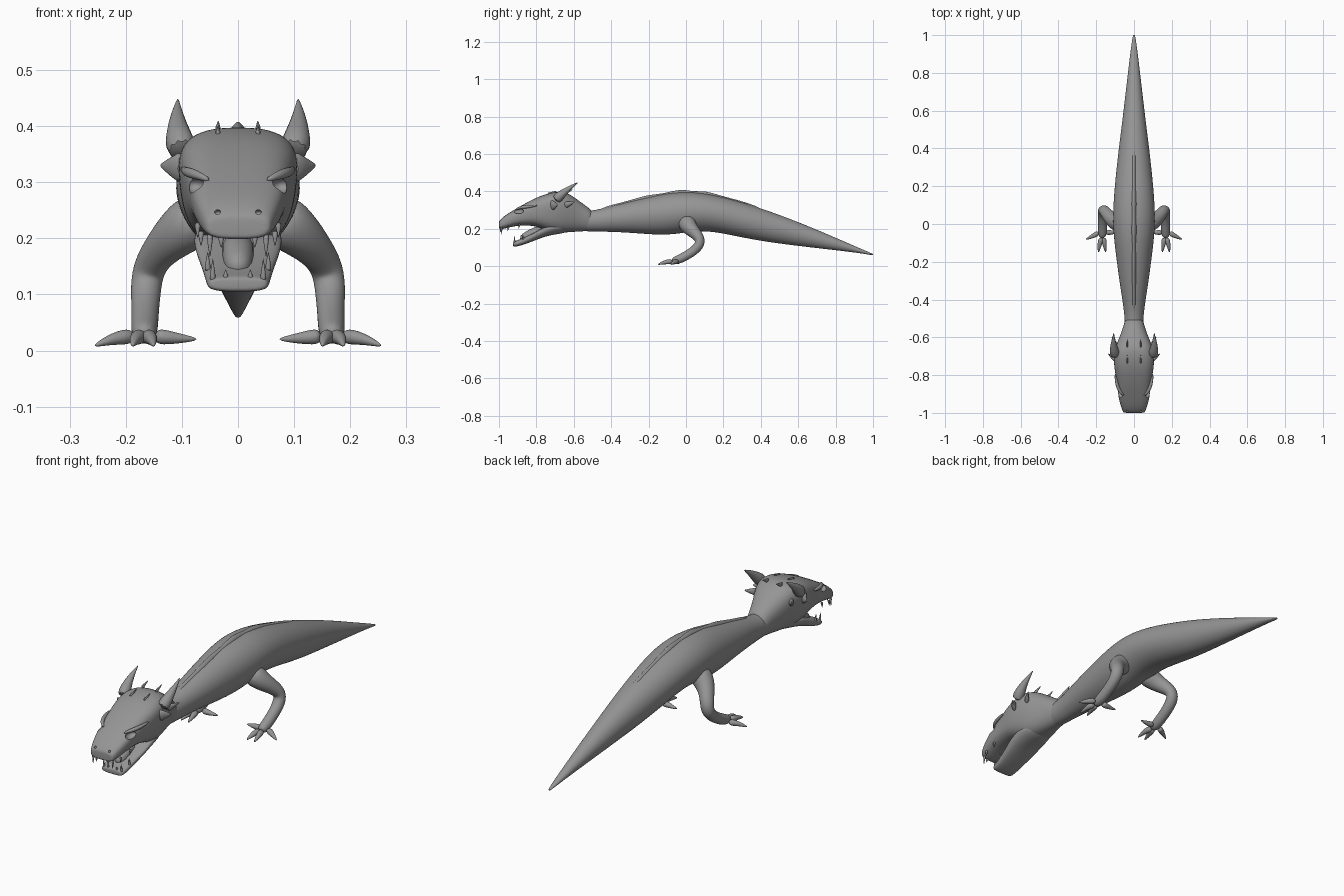
import bpy, bmesh, math
from mathutils import Vector

if "Cube" in bpy.data.objects:
    bpy.data.objects.remove(bpy.data.objects["Cube"])

GREY = (0.3, 0.3, 0.3, 1)
skin = bpy.data.materials.new("grey skin")
skin.use_nodes = True
skin.diffuse_color = GREY
skin.node_tree.nodes["Principled BSDF"].inputs["Base Color"].default_value = GREY


def loft(name, rings, levels=2, cutters=()):
    """Skin a list of point rings, close the ends and smooth the result."""
    bm = bmesh.new()
    rows = [[bm.verts.new(p) for p in ring] for ring in rings]
    n = len(rows[0])
    for a, b in zip(rows, rows[1:]):
        for i in range(n):
            j = (i + 1) % n
            bm.faces.new((a[i], a[j], b[j], b[i]))
    bm.faces.new(rows[0])
    bm.faces.new(rows[-1])
    bmesh.ops.recalc_face_normals(bm, faces=bm.faces)
    mesh = bpy.data.meshes.new(name)
    bm.to_mesh(mesh)
    bm.free()
    mesh.materials.append(skin)
    ob = bpy.data.objects.new(name, mesh)
    bpy.context.collection.objects.link(ob)
    bpy.ops.object.select_all(action="DESELECT")
    bpy.context.view_layer.objects.active = ob
    ob.select_set(True)
    if levels:
        ob.modifiers.new("smooth", "SUBSURF").levels = levels
        ob.modifiers["smooth"].render_levels = levels
        bpy.ops.object.modifier_apply(modifier="smooth")
    for cutter in cutters:
        cut = ob.modifiers.new("dent", "BOOLEAN")
        cut.operation, cut.solver, cut.object = "DIFFERENCE", "EXACT", cutter
        bpy.ops.object.modifier_apply(modifier="dent")
        bpy.data.objects.remove(cutter)
    bpy.ops.object.shade_smooth_by_angle(angle=math.radians(50))
    return ob


def section(y, low, high, wide_low, wide_high, power=2.0, n=16):
    """Upright rounded cross-section, its width blending from bottom to top."""
    pts = []
    for i in range(n):
        a = math.tau * (i + 0.5) / n
        c, s = math.cos(a), math.sin(a)
        px = math.copysign(abs(c) ** (2 / power), c)
        pz = math.copysign(abs(s) ** (2 / power), s)
        w = wide_low + (wide_high - wide_low) * (pz + 1) / 2
        pts.append((px * w * 1.02, y, (low + high) / 2 + pz * (high - low) / 2 * 1.03))
    return pts


def tube(name, path, radii, n=10, levels=1, flat=1.0):
    """Tapered limb along a path; flat squeezes it across its first side axis."""
    path = [Vector(p) for p in path]
    u = Vector((1, 0, 0))
    if abs((path[-1] - path[0]).normalized().x) > 0.8:
        u = Vector((0, 0, 1))
    rings = []
    for i, p in enumerate(path):
        t = (path[min(i + 1, len(path) - 1)] - path[max(i - 1, 0)]).normalized()
        u = (u - t * u.dot(t)).normalized()
        v = t.cross(u)
        angles = [math.tau * k / n for k in range(n)]
        rings.append([p + (u * math.cos(a) * flat + v * math.sin(a)) * radii[i] for a in angles])
    return loft(name, rings, levels)


def spike(name, base, tip, radius, flat=1.0):
    mid = (Vector(base) * 0.5 + Vector(tip) * 0.5)
    tube(name, [base, mid, tip], [radius, radius * 0.5, radius * 0.06], 8, 1, flat)


def dent(place, size):
    bpy.ops.mesh.primitive_uv_sphere_add(segments=16, ring_count=10, location=place)
    ob = bpy.context.object
    ob.name, ob.scale, ob.hide_render = "dent_cutter", size, True
    return ob


# Neck, trunk and tail: y, bottom, top, half width
body = [(-0.66, .20, .30, .05), (-0.58, .19, .295, .05), (-0.5, .185, .295, .05),
        (-0.42, .185, .315, .06), (-0.3, .18, .345, .08), (-0.15, .167, .38, .10),
        (-0.05, .172, .395, .112), (0.05, .19, .395, .115), (0.15, .185, .38, .109),
        (0.25, .165, .355, .10), (0.4, .135, .31, .083), (0.55, .115, .255, .063),
        (0.7, .097, .195, .045), (0.85, .08, .13, .027), (0.95, .067, .087, .014),
        (0.998, .058, .066, .006), (1.0, .059, .065, .004)]
loft("body", [section(y, a, b, w * 0.95, w) for y, a, b, w in body])

# Low bumpy ridge along the back
ridge = [(-0.5, .29), (-0.42, .325), (-0.36, .338), (-0.28, .36), (-0.2, .385), (-0.12, .388),
         (-0.03, .418), (0.04, .398), (0.1, .407), (0.18, .38), (0.26, .36),
         (0.34, .337), (0.42, .305)]
loft("back_ridge", [section(y, z - .035, z, .02, .01, 1.4, 8) for y, z in ridge], 1)

# Skull with upper jaw: y, bottom, top, half width below, half width above, squareness
skull = [(-1.0, .205, .235, .05, .05, 3), (-0.997, .198, .245, .058, .058, 3),
         (-0.97, .20, .27, .068, .068, 3), (-0.92, .215, .30, .078, .085, 3),
         (-0.86, .22, .335, .085, .09, 3), (-0.8, .215, .365, .092, .102, 3),
         (-0.75, .195, .385, .093, .115, 3), (-0.69, .18, .398, .085, .12, 3),
         (-0.64, .182, .395, .075, .108, 2.8), (-0.59, .185, .362, .062, .082, 2.4),
         (-0.54, .188, .325, .05, .06, 2.2), (-0.49, .19, .29, .042, .046, 2)]
sockets = []
for s in (-1, 1):
    sockets.append(dent((s * .078, -0.895, .295), (.02, .03, .015)))
    sockets.append(dent((s * .036, -0.985, .245), (.007, .012, .006)))
loft("skull", [section(*r) for r in skull], 2, sockets)

# Lower jaw, hinged below the cheeks
jaw = [(-0.925, .112, .126, .045, .045, 3), (-0.922, .103, .132, .054, .054, 3),
       (-0.89, .108, .142, .056, .058, 3), (-0.84, .125, .165, .058, .068, 3),
       (-0.79, .145, .19, .062, .082, 3), (-0.75, .16, .215, .064, .09, 2.6),
       (-0.69, .172, .235, .06, .088, 2.2), (-0.62, .182, .24, .05, .06, 2)]
loft("lower_jaw", [section(*r) for r in jaw])

# Tongue
tube("tongue", [(0, -0.89, .14), (0, -0.83, .168), (0, -0.76, .2)], [.022, .032, .03])

for s, side in ((1, "left"), (-1, "right")):
    # Swept horn, cheek fin and brow
    tube(side + "_horn", [(s * .098, -0.70, .35), (s * .107, -0.665, .385), (s * .109, -0.62, .42),
                          (s * .107, -0.575, .45)], [.034, .024, .012, .001])
    spike(side + "_cheek_fin", (s * .095, -0.72, .325), (s * .14, -0.685, .33), .04, 0.45)
    spike(side + "_rear_fin", (s * .085, -0.65, .325), (s * .12, -0.595, .345), .025, 0.6)
    tube(side + "_brow", [(s * .05, -0.91, .303), (s * .075, -0.89, .314), (s * .092, -0.85, .318),
                          (s * .1, -0.79, .325)], [.004, .009, .01, .004])

    # Small spikes on the crown
    for k, (y, z) in enumerate(((-0.74, .382), (-0.655, .39))):
        spike(f"{side}_crown_spike_{k}", (s * .036, y, z), (s * .035, y + .05, z + .02), .014, .5)

    # Teeth: x, y, root height, tip height
    teeth = [(.05, -0.985, .21, .165), (.03, -0.99, .205, .183), (.066, -0.95, .215, .185),
             (.072, -0.89, .23, .2), (.045, -0.915, .12, .165), (.054, -0.87, .14, .177),
             (.022, -0.915, .125, .145)]
    for k, (x, y, root, tip) in enumerate(teeth):
        spike(f"{side}_tooth_{k}", (s * x, y, root), (s * x, y - .004, tip), .008)

    # Bent leg and ankle
    tube(side + "_leg",
         [(s * .06, .0, .245), (s * .105, .012, .212), (s * .138, .045, .18), (s * .158, .073, .15),
          (s * .164, .076, .118), (s * .165, .045, .083), (s * .166, .0, .055),
          (s * .167, -.04, .035), (s * .168, -.075, .026)],
         [.055, .046, .034, .03, .029, .026, .025, .025, .018], 12, 2)

    # Splayed toes
    toes = [((.185, -.045), (.222, -.066), (.257, -.083)), ((.172, -.07), (.184, -.115), (.188, -.152)),
            ((.162, -.07), (.154, -.115), (.15, -.152)), ((.15, -.045), (.115, -.045), (.072, -.04))]
    for k, (a, b, c) in enumerate(toes):
        tip = .02 if k == 3 else .008
        tube(f"{side}_toe_{k}", [(s * a[0], a[1], .026), (s * b[0], b[1], .022), (s * c[0], c[1], tip)],
             [.018, .012, .003], 8, 2)
